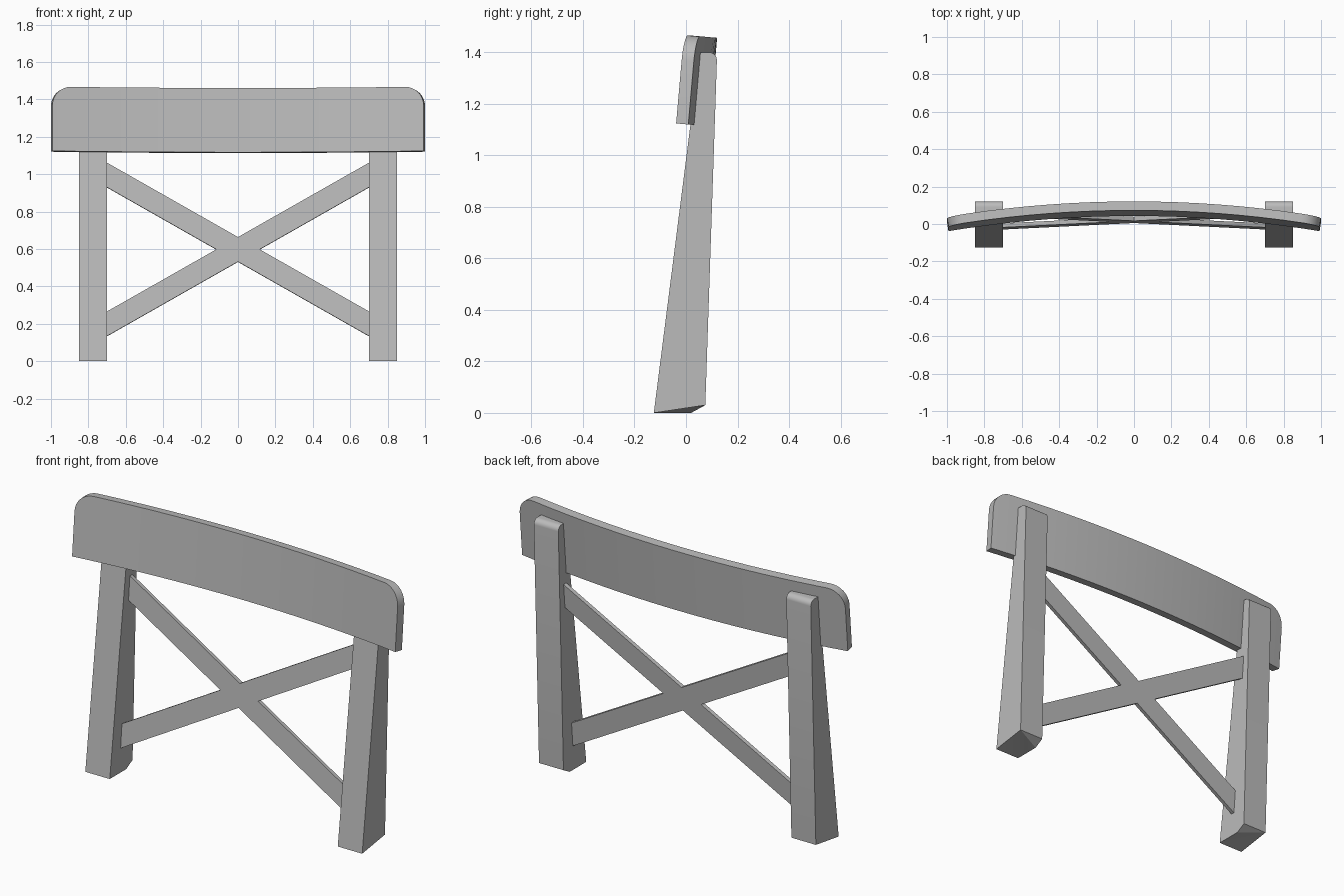
import bpy, bmesh
from math import sin, cos, asin, pi, radians
from mathutils import Matrix

cube = bpy.data.objects.get("Cube")
if cube:
    bpy.data.objects.remove(cube)

grey = bpy.data.materials.new("plain_grey")
grey.use_nodes = True
colour = (0.5, 0.5, 0.5, 1)
grey.diffuse_color = colour
grey.node_tree.nodes["Principled BSDF"].inputs["Base Color"].default_value = colour
LEAN = Matrix.Rotation(radians(-5), 4, 'X')


def finish(name, bm, matrix=None):
    bmesh.ops.recalc_face_normals(bm, faces=bm.faces)
    mesh = bpy.data.meshes.new(name)
    bm.to_mesh(mesh)
    bm.free()
    mesh.materials.append(grey)
    obj = bpy.data.objects.new(name, mesh)
    bpy.context.collection.objects.link(obj)
    if matrix:
        obj.matrix_world = matrix
    bpy.ops.object.select_all(action='DESELECT')
    obj.select_set(True)
    bpy.context.view_layer.objects.active = obj
    bpy.ops.object.shade_smooth_by_angle(angle=radians(30))


def loft(bm, rings):
    """Skin matching closed rings and cap both ends."""
    n = len(rings[0])
    for a, b in zip(rings, rings[1:]):
        for i in range(n):
            j = (i + 1) % n
            bm.faces.new((a[i], a[j], b[j], b[i]))
    bm.faces.new(rings[0])
    bm.faces.new(rings[-1])


# Curved top rail: rectangular sections along an arc, rounded upper corners
radius, thick, height, corner = 6.07, 0.048, 0.345, 0.1
sweep = asin(1 / (radius + thick))
arc = [(1 - corner + corner * sin(i * pi / 16), height - corner + corner * cos(i * pi / 16))
       for i in range(9)]
flat = 1 - corner
stations = [(-u, h) for u, h in reversed(arc)]
stations += [(flat * i / 8, height) for i in range(-7, 8)] + arc
bm = bmesh.new()
rings = []
for u, h in stations:
    a = u * sweep
    rings.append([bm.verts.new((r * sin(a), r * cos(a) - radius, z))
                  for r, z in ((radius, 0), (radius + thick, 0),
                               (radius + thick, h), (radius, h))])
loft(bm, rings)
finish("top_rail", bm, Matrix.Translation((0, 0.043, 1.117)) @ LEAN)

# Tapered posts: side profile with a rounded upper back edge and a cut foot
fillet = [(0.09 + 0.03 * cos(i * pi / 12), 1.37 + 0.03 * sin(i * pi / 12)) for i in range(7)]
profile = [(-0.125, 0), (0.02, 0), (0.075, 0.03)] + fillet + [(0.053, 1.4)]
for name, side in (("left_post", 1), ("right_post", -1)):
    bm = bmesh.new()
    inner, outer = [[bm.verts.new((side * x, y, z)) for y, z in profile]
                    for x in (0.70, 0.85)]
    loft(bm, [inner, outer])
    # the cut at the foot runs out to nothing on the outer side
    bmesh.ops.pointmerge(bm, verts=[outer[1], outer[2]], merge_co=outer[2].co.copy())
    raised = max((v for v in bm.verts if abs(v.co.x) > 0.8 and v.co.z < 0.1),
                 key=lambda v: v.co.y)
    bmesh.ops.connect_verts(bm, verts=[raised, inner[0]])
    finish(name, bm)

# Crossed braces: one X outline with thickness, leaning with the rail
reach, half, slope = 0.70, 0.066, 0.57
quarter = [(0, half), (reach, half + slope * reach),
           (reach, slope * reach - half), (half / slope, 0)]
right_half = quarter + [(x, -z) for x, z in reversed(quarter[:3])]
outline = right_half + [(-x, z) for x, z in reversed(right_half[1:-1])]
bm = bmesh.new()
loft(bm, [[bm.verts.new((x, y, z)) for x, z in outline] for y in (0, 0.022)])
finish("cross_brace", bm, Matrix.Translation((0, 0.011, 0.598)) @ LEAN)
